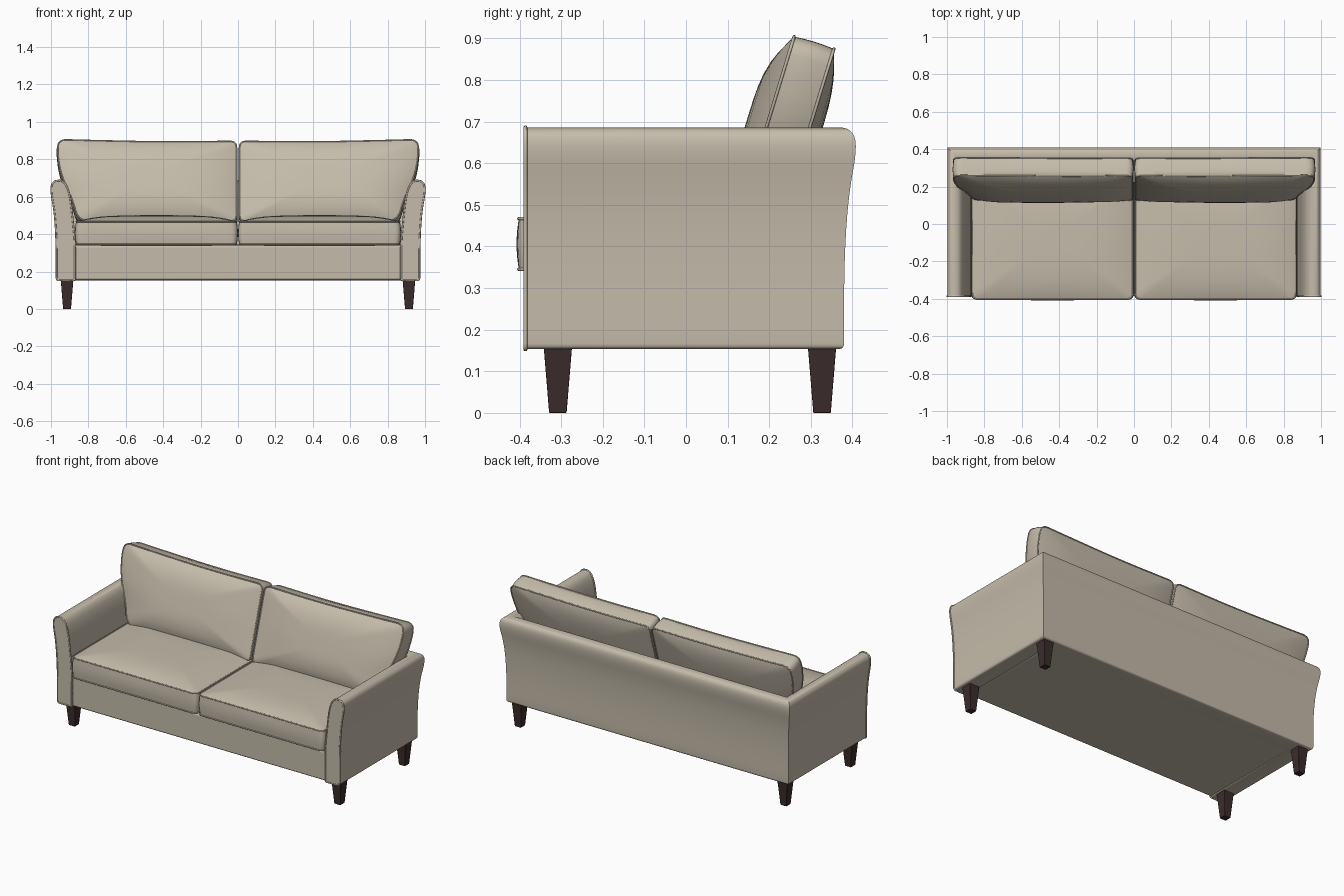
import bpy, bmesh, math
from mathutils import Vector

if "Cube" in bpy.data.objects:
    bpy.data.objects.remove(bpy.data.objects["Cube"], do_unlink=True)


def material(name, rgb):
    m = bpy.data.materials.new(name)
    m.use_nodes = True
    m.diffuse_color = (*rgb, 1)
    m.node_tree.nodes["Principled BSDF"].inputs["Base Color"].default_value = (*rgb, 1)
    return m


FABRIC = material("beige fabric", (0.56, 0.505, 0.405))
WOOD = material("dark wood", (0.046, 0.025, 0.025))


def finish(name, bm, mat, angle=40, bevel=0):
    bmesh.ops.recalc_face_normals(bm, faces=bm.faces)
    me = bpy.data.meshes.new(name)
    bm.to_mesh(me)
    bm.free()
    me.materials.append(mat)
    ob = bpy.data.objects.new(name, me)
    bpy.context.collection.objects.link(ob)
    if bevel:
        mod = ob.modifiers.new("soft edges", "BEVEL")
        mod.width, mod.segments = bevel, 3
    bpy.ops.object.select_all(action="DESELECT")
    ob.select_set(True)
    bpy.context.view_layer.objects.active = ob
    bpy.ops.object.shade_smooth_by_angle(angle=math.radians(angle))
    return ob


def rounded(corners, step=0.06, n=5):
    """Closed 2D outline from (x, y, radius) corners, with long edges divided."""
    pts = []
    for i, (x, y, r) in enumerate(corners):
        p = Vector((x, y))
        ends = []
        for j in (i - 1, (i + 1) % len(corners)):
            d = Vector(corners[j][:2]) - p
            ends.append(p + d.normalized() * min(r, 0.48 * d.length))
        for k in range(n + 1):
            t = k / n
            pts.append(ends[0] * (1 - t) ** 2 + p * 2 * t * (1 - t) + ends[1] * t * t)
    out = []
    for a, b in zip(pts, pts[1:] + pts[:1]):
        cuts = max(1, math.ceil((b - a).length / step))
        out += [a.lerp(b, k / cuts) for k in range(cuts)]
    return out


def piping(name, pts, radius=0.004):
    cu = bpy.data.curves.new(name, "CURVE")
    cu.dimensions = "3D"
    cu.bevel_depth, cu.bevel_resolution = radius, 2
    sp = cu.splines.new("POLY")
    sp.points.add(len(pts) - 1)
    for q, p in zip(sp.points, pts):
        q.co = (*p, 1)
    sp.use_cyclic_u = True
    sp.use_smooth = True
    cu.materials.append(FABRIC)
    bpy.context.collection.objects.link(bpy.data.objects.new(name, cu))


def cushion(name, outline, thick, puff_a, puff_b, place, power=3.5):
    """Boxed cushion: two puffed panels joined by a side band, piped on both seams."""
    xs, ys = [p.x for p in outline], [p.y for p in outline]
    mid = Vector(((min(xs) + max(xs)) / 2, (min(ys) + max(ys)) / 2))
    hw, hh = (max(xs) - min(xs)) / 2, (max(ys) - min(ys)) / 2

    def ring(s, t):
        pts = []
        for p in outline:
            d = p - mid
            a = math.atan2(d.y / hh, d.x / hw)
            e = Vector((hw * math.cos(a), hh * math.sin(a)))
            q = mid + s * e.lerp(d, min(1, s))
            if s > 1:
                q = mid + d + d.normalized() * (s - 1)
            pts.append(place(q.x, q.y, t))
        return pts

    steps = [0.12, 0.25, 0.4, 0.55, 0.7, 0.8, 0.88, 0.94, 0.98, 1]
    layers = [(s, -puff_a * (1 - s ** power)) for s in steps]
    layers += [(1.004, thick * 0.25), (1.006, thick * 0.5), (1.004, thick * 0.75)]
    layers += [(s, thick + puff_b * (1 - s ** power)) for s in reversed(steps)]
    bm = bmesh.new()
    rings = [[bm.verts.new(p) for p in ring(s, t)] for s, t in layers]
    n = len(outline)
    for a, b in zip(rings, rings[1:]):
        for i in range(n):
            j = (i + 1) % n
            bm.faces.new((a[i], a[j], b[j], b[i]))
    for r, t in ((rings[0], -puff_a), (rings[-1], thick + puff_b)):
        c = bm.verts.new(place(mid.x, mid.y, t))
        for i in range(n):
            bm.faces.new((r[i], r[(i + 1) % n], c))
    finish(name, bm, FABRIC, 50)
    piping(name + "_seam_a", ring(1, 0))
    piping(name + "_seam_b", ring(1, thick))


# Arms and back: one flared section swept round a mitred U
section = rounded([(0.872, 0.153, 0.01), (0.97, 0.153, 0.015), (0.97, 0.36, 0.1),
                   (0.98, 0.52, 0.1), (1.003, 0.645, 0.06), (0.985, 0.686, 0.035),
                   (0.93, 0.686, 0.035), (0.9, 0.62, 0.06), (0.886, 0.5, 0.06),
                   (0.872, 0.36, 0.06)])
FRONT, BACK = -0.388, 0.59
bm = bmesh.new()
loops = []
for side, at_back in ((-1, False), (-1, True), (1, True), (1, False)):
    loops.append([bm.verts.new((side * p.x, p.x - BACK if at_back else FRONT, p.y))
                  for p in section])
for a, b in zip(loops, loops[1:]):
    for i in range(len(section)):
        j = (i + 1) % len(section)
        bm.faces.new((a[i], a[j], b[j], b[i]))
bm.faces.new(loops[0])
bm.faces.new(loops[-1])
finish("arms_and_back", bm, FABRIC, 35)

# Seat base
bm = bmesh.new()
bmesh.ops.create_cube(bm, size=1)
for v in bm.verts:
    v.co = (v.co.x * 1.752, -0.042 + v.co.y * 0.686, 0.2465 + v.co.z * 0.183)
finish("seat_base", bm, FABRIC, 40, 0.01)

seat_outline = rounded([(0.006, -0.402, 0.035), (0.866, -0.402, 0.035),
                        (0.866, 0.25, 0.03), (0.006, 0.25, 0.03)])
back_outline = rounded([(0.008, 0, 0.03), (0.855, 0, 0.06), (0.885, 0.12, 0.08),
                        (0.945, 0.25, 0.1), (0.966, 0.37, 0.08), (0.962, 0.456, 0.05),
                        (0.86, 0.452, 0.1), (0.4, 0.441, 0.2), (0.008, 0.446, 0.035)])
tilt = math.radians(17)

for side, word in ((1, "left"), (-1, "right")):
    # Seat cushion
    cushion(word + "_seat_cushion", seat_outline, 0.122, 0.006, 0.034,
            lambda u, v, t: (side * u, v, 0.345 + t), 4)
    # Leaning back cushion
    cushion(word + "_back_cushion", back_outline, 0.1, 0.05, 0.03,
            lambda u, v, t: (side * u,
                             0.127 + v * math.sin(tilt) + t * math.cos(tilt),
                             0.47 + v * math.cos(tilt) - t * math.sin(tilt)))
    # Piping round the arm front
    piping(word + "_arm_piping", [(side * p.x, FRONT + 0.002, p.y) for p in section], 0.005)
    # Tapered legs
    for y, place in ((-0.308, "front"), (0.327, "back")):
        bm = bmesh.new()
        bmesh.ops.create_cube(bm, size=1)
        for v in bm.verts:
            top = v.co.z > 0
            w = 0.068 if top else 0.042
            v.co = (side * 0.914 + v.co.x * w, y + v.co.y * w, 0.158 if top else 0)
        finish(word + "_" + place + "_leg", bm, WOOD, 30, 0.002)
